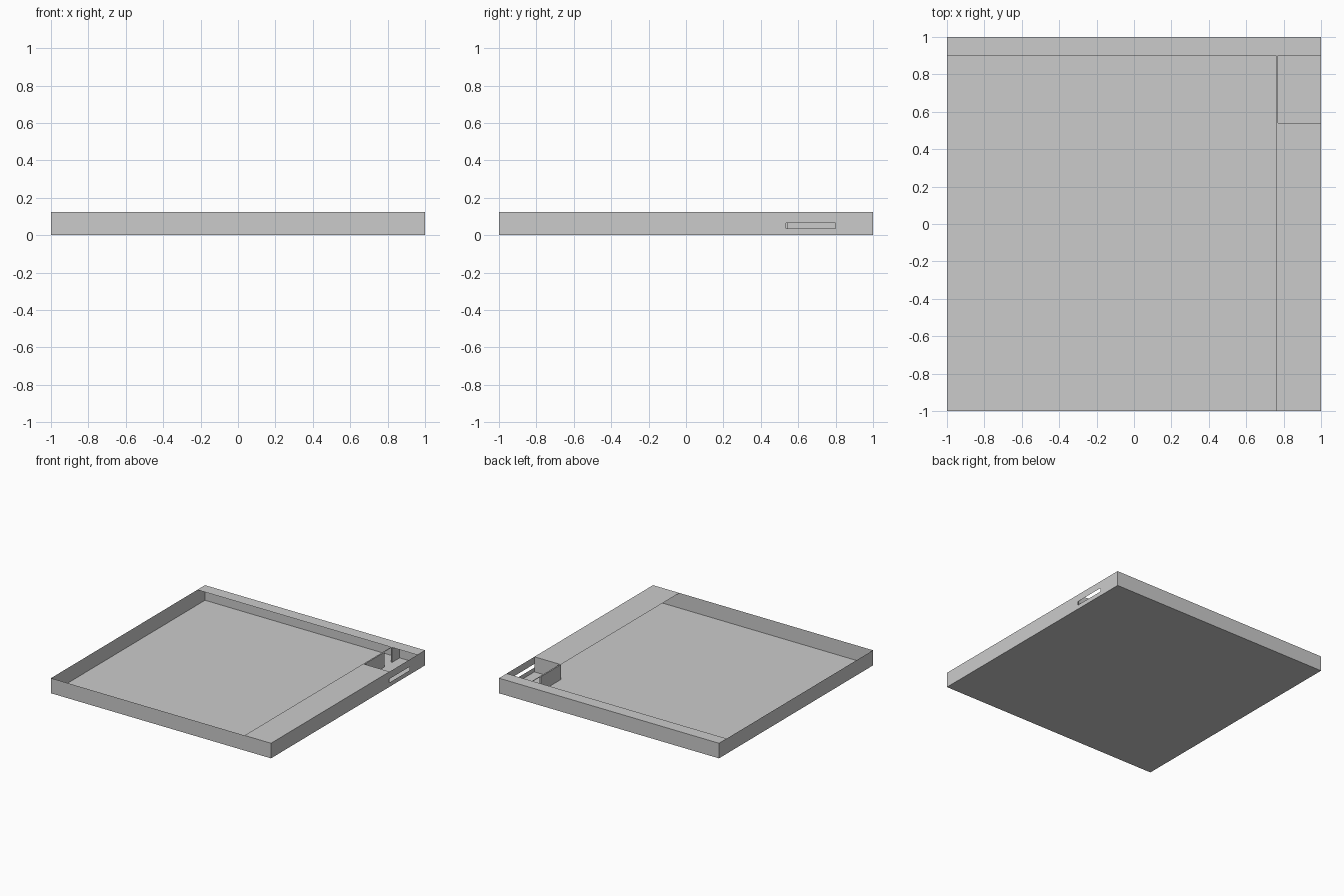
import bpy
import bmesh

old = bpy.data.objects.get("Cube")
if old:
    bpy.data.objects.remove(old, do_unlink=True)

HEIGHT = 0.124
LIP_X = 0.76      # inner edge of the side ledge
BAY_X = 0.77      # inner side of the corner bay
BAY_Y = 0.54      # front of the corner bay
GAP_Y = 0.80      # start of the gap in the bay divider
LIP_Y = 0.90      # inner edge of the back ledge

# One plain grey for the whole tray
grey = bpy.data.materials.new("light grey")
grey.use_nodes = True
colour = (0.6, 0.6, 0.6, 1)
grey.diffuse_color = colour
grey.node_tree.nodes["Principled BSDF"].inputs["Base Color"].default_value = colour


def sheet(name, axis, at, us, vs, holes=(), flip=False):
    """Flat panel across one axis, cut by grid lines, with some cells left open."""
    bm = bmesh.new()

    def point(u, v):
        co = [u, v]
        co.insert(axis, at)
        return bm.verts.new(co)

    grid = [[point(u, v) for v in vs] for u in us]
    for i in range(len(us) - 1):
        for j in range(len(vs) - 1):
            if (i, j) not in holes:
                bm.faces.new((grid[i][j], grid[i + 1][j],
                              grid[i + 1][j + 1], grid[i][j + 1]))
    loose = [v for v in bm.verts if not v.link_faces]
    bmesh.ops.delete(bm, geom=loose, context='VERTS')
    if flip:
        bmesh.ops.reverse_faces(bm, faces=bm.faces[:])
    mesh = bpy.data.meshes.new(name)
    bm.to_mesh(mesh)
    bm.free()
    mesh.materials.append(grey)
    obj = bpy.data.objects.new(name, mesh)
    bpy.context.collection.objects.link(obj)


def divider(name, y0, y1):
    """Thin upright block beside the bay."""
    low, high = 0.001, HEIGHT - 0.001
    bpy.ops.mesh.primitive_cube_add(
        size=1, location=((LIP_X + BAY_X) / 2, (y0 + y1) / 2, (low + high) / 2))
    obj = bpy.context.object
    obj.name = name
    obj.scale = (BAY_X - LIP_X, y1 - y0, high - low)
    obj.data.materials.append(grey)


span = (-1, 1)
rise = (0, HEIGHT)

# Floor and outer walls, with a slot through the right-hand panel
sheet("floor", 2, 0, span, span, flip=True)
sheet("front_wall", 1, -1, span, rise)
sheet("back_wall", 1, 1, span, rise, flip=True)
sheet("plain_side_wall", 0, -1, span, rise, flip=True)
sheet("slotted_side_wall", 0, 1, (-1, 0.535, GAP_Y, 1),
      (0, 0.035, 0.065, HEIGHT), holes={(1, 1)})

# Thin top ledge along the side and back, open above the main well and the bay
sheet("top_ledge", 2, HEIGHT, (-1, LIP_X, BAY_X, 1), (-1, BAY_Y, LIP_Y, 1),
      holes={(0, 0), (0, 1), (2, 1)})

# Corner bay: front partition and a divider broken by a gap
sheet("bay_partition", 1, BAY_Y, (BAY_X, 1), rise, flip=True)
divider("bay_divider_front", BAY_Y, GAP_Y)
divider("bay_divider_back", LIP_Y, 0.999)
